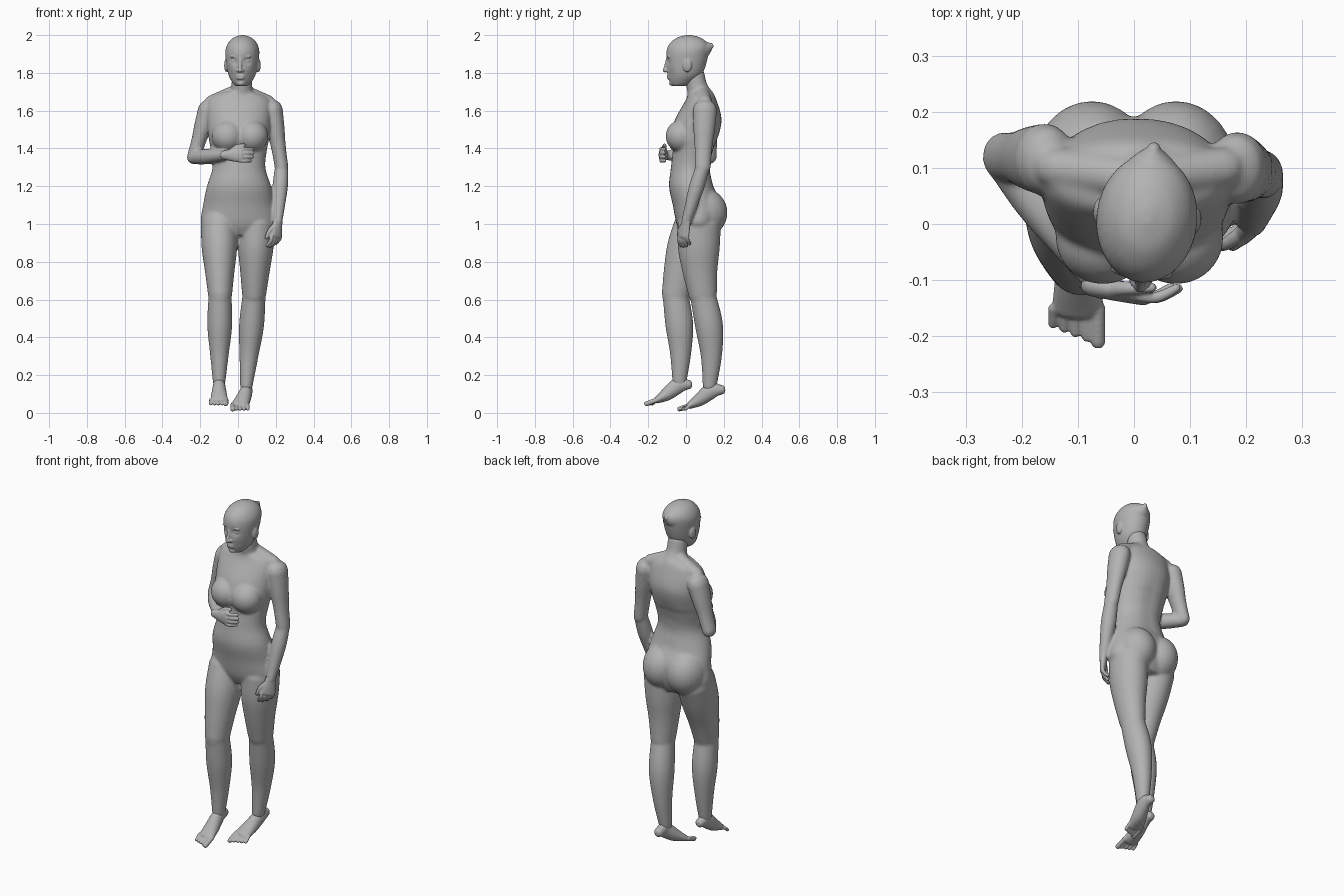
import bpy
import bmesh
import math
from mathutils import Vector, Matrix

if "Cube" in bpy.data.objects:
    bpy.data.objects.remove(bpy.data.objects["Cube"])

colour = (0.45, 0.45, 0.45, 1)
grey = bpy.data.materials.new("plain_grey")
grey.use_nodes = True
grey.diffuse_color = colour
grey.node_tree.nodes["Principled BSDF"].inputs["Base Color"].default_value = colour

X, Y, Z = Matrix.Identity(3)
STEPS = 5


def refine(rows):
    """Catmull-Rom interpolation of ring rows."""
    rows = [Vector(row) for row in rows]
    padded = [rows[0]] + rows + [rows[-1]]
    result = []
    for before, start, end, after in zip(padded, padded[1:], padded[2:], padded[3:]):
        leave, arrive = (end - before) / 2, (after - start) / 2
        for step in range(STEPS):
            t = step / STEPS
            ease = t * t * (3 - 2 * t)
            result.append(start * (1 - ease) + end * ease
                          + leave * (t * (1 - t) ** 2) - arrive * (t * t * (1 - t)))
    return result + [rows[-1]]


def loft(bm, rings, sides=32):
    """Closed skin over rings of (centre, side axis, up axis)."""
    angles = [math.tau * i / sides for i in range(sides)]
    loops = [[bm.verts.new(centre + side * math.cos(a) + up * math.sin(a)) for a in angles]
             for centre, side, up in rings]
    for lower, upper in zip(loops, loops[1:]):
        for i in range(sides):
            j = (i + 1) % sides
            bm.faces.new((lower[i], lower[j], upper[j], upper[i]))
    bm.faces.new(loops[0][::-1])
    bm.faces.new(loops[-1])


def trunk(bm, rows, centre_x):
    """Level rings given as height, half width, front and back."""
    rings = []
    for height, width, front, back in refine(rows):
        centre = Vector((centre_x, (front + back) / 2, height))
        rings.append((centre, X * width, Y * (back - front) / 2))
    loft(bm, rings)


def limb(bm, points, widths, heights=None, side=X):
    """Round-ended tube through points."""
    rows = refine([(*p, w, h) for p, w, h in zip(points, widths, heights or widths)])
    spine = [Vector(row[:3]) for row in rows]
    last = len(rows) - 1
    rings = []
    for i, (centre, row) in enumerate(zip(spine, rows)):
        along = (spine[min(i + 1, last)] - spine[max(i - 1, 0)]).normalized()
        across = (side - along * side.dot(along)).normalized()
        wide, high = across * row[3], along.cross(across) * row[4]
        rings.append((centre, wide, high))
        if i in (0, last):
            reach = along * min(row[3], row[4]) * (1 if i else -1)
            dome = [(centre + reach * math.sin(a), wide * math.cos(a), high * math.cos(a))
                    for a in (math.pi / 6, math.pi / 3)]
            rings = rings + dome if i else dome[::-1] + rings
    loft(bm, rings)


def bone(bm, start, end, widths, ratio=1.0, bow=0.0, side=X):
    """Muscled section between two joints, bowed along the depth."""
    start, end = Vector(start), Vector(end)
    count = len(widths) - 1
    points = [start.lerp(end, i / count) + Y * bow * math.sin(math.pi * i / count)
              for i in range(count + 1)]
    limb(bm, points, widths, [w * ratio for w in widths], side)


def ball(bm, centre, size):
    matrix = Matrix.Translation(centre) @ Matrix.Diagonal((*size, 1))
    bmesh.ops.create_uvsphere(bm, u_segments=24, v_segments=16, radius=1, matrix=matrix)


def dent(bm, centre, radius, push):
    """Push nearby vertices back or forth with a soft falloff."""
    for vert in bm.verts:
        distance = (vert.co - Vector(centre)).length
        vert.co += Y * push * math.exp(-(distance / radius) ** 2)


def finish(bm, name, voxel, passes):
    """Fuse overlapping shapes into one smooth skin."""
    bmesh.ops.recalc_face_normals(bm, faces=bm.faces)
    mesh = bpy.data.meshes.new(name)
    bm.to_mesh(mesh)
    bm.free()
    mesh.materials.append(grey)
    obj = bpy.data.objects.new(name, mesh)
    bpy.context.collection.objects.link(obj)
    fuse = obj.modifiers.new("fuse", 'REMESH')
    fuse.mode = 'VOXEL'
    fuse.voxel_size = voxel
    fuse.use_smooth_shade = True
    soften = obj.modifiers.new("soften", 'SMOOTH')
    soften.factor = 0.5
    soften.iterations = passes
    return obj


# torso with spine groove, bust, seat, sloping shoulders and neck
body = bmesh.new()
trunk(body, [(1.7, .08, .01, .14), (1.66, .16, 0, .16), (1.55, .17, -.06, .19),
             (1.45, .16, -.085, .17), (1.4, .15, -.07, .15), (1.3, .14, -.08, .13),
             (1.2, .17, -.09, .15), (1.1, .19, -.07, .19), (1, .2, -.05, .18),
             (.94, .13, -.02, .15)], .005)
for level in range(5):
    dent(body, (.01, .15, 1.2 + level * .08), .04, -.007)
for side in (-1, 1):
    ball(body, (.01 + side * .065, -.025, 1.465), (.085, .083, .085))
    ball(body, (side * .075, .09, 1.06), (.11, .13, .13))
    limb(body, [(.01 + side * .04, .085, 1.69), (.01 + side * .15, .1, 1.645)], [.04, .037])
limb(body, [(.02, .085, 1.66), (.02, .06, 1.72), (.02, .045, 1.79)], [.07, .056, .053])


# legs: the right steps forward, the left trails
def leg(hip, knee, ankle, bow):
    bone(body, hip, knee, [.097, .094, .078, .063], ratio=1.18, bow=-.01)
    bone(body, knee, ankle, [.061, .066, .05, .033], ratio=1.12, bow=bow)


def foot(name, offset, inner, turn):
    """Pointed foot; turn slides the toes sideways from the heel."""
    bm = bmesh.new()
    offset = Vector(offset)
    points = [Vector((0, .01, .15)), Vector((0, -.04, .145)),
              Vector((turn / 2, -.1, .1)), Vector((turn, -.15, .07))]
    limb(bm, [p + offset for p in points], [.026, .032, .041, .046], [.026, .042, .035, .02])
    for toe in range(5):
        base = points[-1] + offset + X * inner * (.036 - .02 * toe)
        tip = base + Vector((0, .008 * toe - .06, -.022))
        limb(bm, [base, tip], [.009 if toe else .013] * 2)
    finish(bm, name, .004, 3)


leg((-.1, .055, 1), (-.095, -.055, .62), (-.1, -.035, .16), bow=.015)
leg((.098, .07, 1), (.085, .09, .62), (.044, .125, .14), bow=.024)
foot("right_foot", (-.1, 0, 0), inner=1, turn=0)
foot("left_foot", (.045, .175, -.028), inner=-1, turn=-.037)


# arms: the left hangs, the right crosses the waist
def arm(shoulder, elbow, wrist, side):
    bone(body, shoulder, elbow, [.054, .048, .039, .036], ratio=1.2)
    bone(body, elbow, wrist, [.036, .041, .034, .025], side=side)


left_wrist, right_wrist = Vector((.21, 0, 1.01)), Vector((-.055, -.112, 1.365))
arm((.183, .1, 1.605), (.231, .088, 1.3), left_wrist, X)
arm((-.158, .115, 1.605), (-.235, .12, 1.352), right_wrist, Z)
finish(body, "body", .006, 16)


# hands with lightly curled fingers
def hand(name, wrist, forward, thumb, palm):
    forward, thumb, palm = (Vector(v).normalized() for v in (forward, thumb, palm))
    bm = bmesh.new()

    def at(reach, spread, curl):
        return wrist + forward * reach + thumb * spread + palm * curl

    limb(bm, [at(-.02, 0, 0), at(.03, 0, 0), at(.075, 0, 0)],
         [.024, .034, .04], [.022, .019, .015], thumb)
    for finger, length in enumerate((.058, .062, .059, .048)):
        spread = .032 - .021 * finger
        limb(bm, [at(.07, spread, 0), at(.07 + length / 2, spread, .006),
                  at(.07 + length, spread, .03)], [.01, .01, .008], side=thumb)
    limb(bm, [at(.015, .015, 0), at(.05, .045, .01), at(.085, .052, .02)],
         [.015, .012, .009], side=palm)
    finish(bm, name, .004, 3)


hand("left_hand", left_wrist, (-.1, -.2, -1), (-1, -1, 0), (-1, 1, 0))
hand("right_hand", right_wrist, (1, -.25, 0), Z, (.25, 1, 0))

# head: skull and jaw with a pointed crown at the back
head = bmesh.new()
trunk(head, [(2, .01, 0, .03), (1.985, .05, -.05, .08), (1.95, .08, -.09, .12),
             (1.9, .09, -.105, .12), (1.8, .075, -.1, .09), (1.75, .05, -.085, .04),
             (1.73, .03, -.07, 0)], 0)
for side in (-1, 1):
    dent(head, (side * .034, -.095, 1.862), .02, .014)
    dent(head, (side * .05, -.075, 1.79), .03, .006)
limb(head, [(0, .04, 1.91), (0, .1, 1.93), (0, .135, 1.945)], [.08, .05, .012], [.075, .045, .015])

# face: eyes, brows, nostrils, ears, nose, lips and chin
for side in (-1, 1):
    ball(head, (side * .034, -.075, 1.862), (.017, .014, .011))
    ball(head, (side * .033, -.086, 1.885), (.024, .011, .006))
    ball(head, (side * .012, -.102, 1.812), (.009, .012, .008))
    ball(head, (side * .085, .015, 1.84), (.012, .024, .036))
limb(head, [(0, -.097, 1.875), (0, -.106, 1.84), (0, -.113, 1.812)], [.009, .009, .011])
for height in (1.772, 1.784):
    ball(head, (0, -.09, height), (.024, .012, .007))
ball(head, (0, -.074, 1.745), (.022, .016, .014))
head_obj = finish(head, "head", .004, 6)
head_obj.location.x = .022
head_obj.rotation_euler.z = -.1
